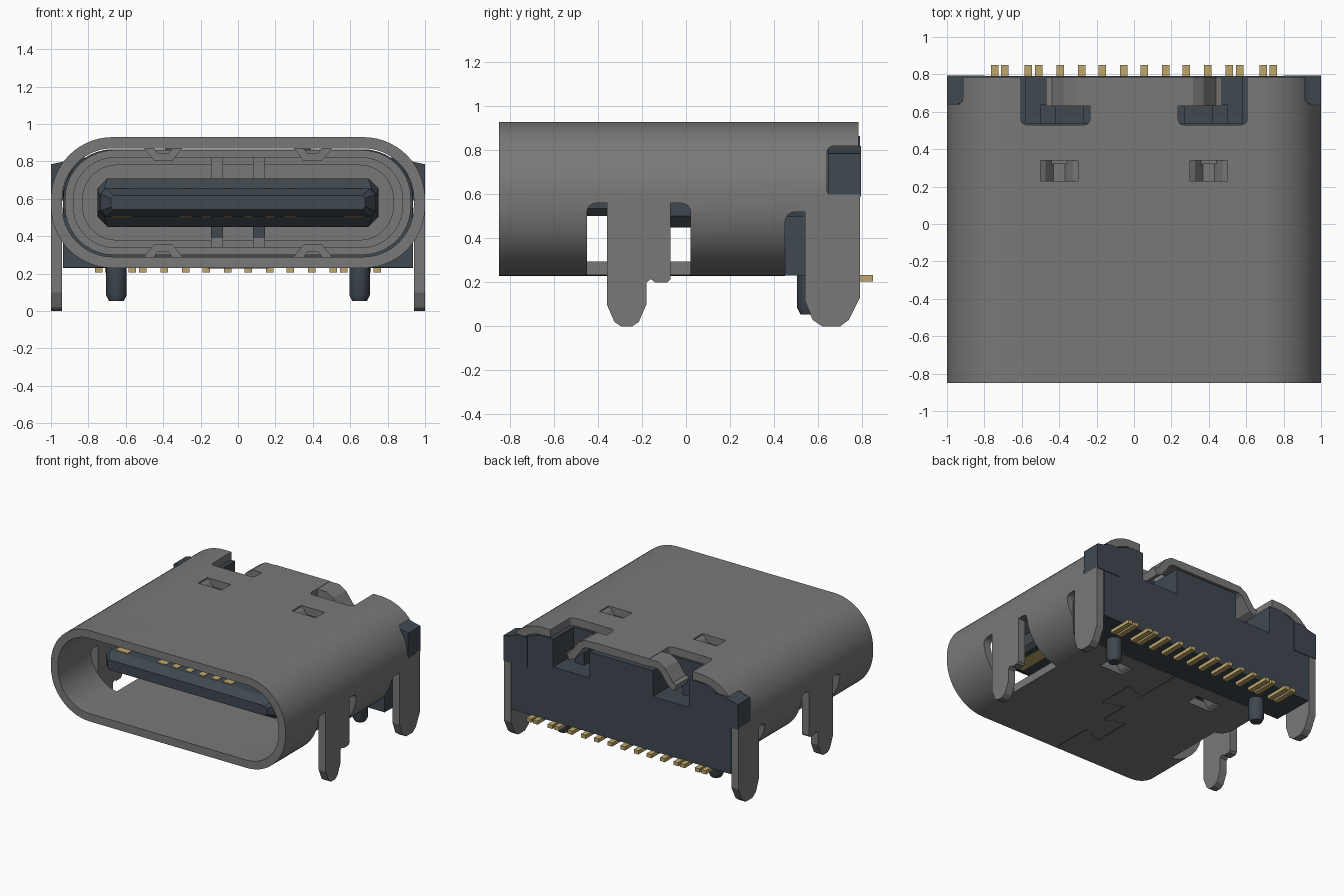
import bpy, bmesh, math

cube = bpy.data.objects.get("Cube")
if cube:
    bpy.data.objects.remove(cube, do_unlink=True)


def material(name, rgb, metallic=0.0):
    m = bpy.data.materials.new(name)
    m.use_nodes = True
    m.diffuse_color = (*rgb, 1)
    m.node_tree.nodes["Principled BSDF"].inputs["Base Color"].default_value = (*rgb, 1)
    return m


STEEL = material("steel grey", (0.19, 0.19, 0.19))
PLASTIC = material("dark slate plastic", (0.05, 0.065, 0.08))
GOLD = material("contact gold", (0.52, 0.38, 0.15))


def finish(name, bm, mat):
    bmesh.ops.recalc_face_normals(bm, faces=bm.faces)
    me = bpy.data.meshes.new(name)
    bm.to_mesh(me)
    bm.free()
    ob = bpy.data.objects.new(name, me)
    bpy.context.collection.objects.link(ob)
    if mat:
        me.materials.append(mat)
    return ob


def loft(name, rings, mat):
    """Solid through rings of 3D points with equal counts."""
    bm = bmesh.new()
    vs = [[bm.verts.new(p) for p in ring] for ring in rings]
    n = len(vs[0])
    for a, b in zip(vs, vs[1:]):
        for i in range(n):
            bm.faces.new((a[i], a[(i + 1) % n], b[(i + 1) % n], b[i]))
    bm.faces.new(vs[0])
    bm.faces.new(vs[-1])
    return finish(name, bm, mat)


def prism(name, pts, axis, a, b, mat=None):
    """Extrude a 2D outline along an axis from a to b."""
    put = {"x": lambda p, t: (t, p[0], p[1]),
           "y": lambda p, t: (p[0], t, p[1]),
           "z": lambda p, t: (p[0], p[1], t)}[axis]
    return loft(name, [[put(p, t) for p in pts] for t in (a, b)], mat)


def box(name, x, y, z, mat=None):
    return prism(name, [(x[0], z[0]), (x[1], z[0]), (x[1], z[1]), (x[0], z[1])],
                 "y", y[0], y[1], mat)


def rounded(x0, x1, z0, z1, r, n=10):
    """Rounded rectangle outline."""
    pts = []
    for k, (cx, cz) in enumerate([(x1 - r, z1 - r), (x0 + r, z1 - r),
                                  (x0 + r, z0 + r), (x1 - r, z0 + r)]):
        for i in range(n + 1):
            t = math.pi / 2 * (k + i / n)
            pts.append((cx + r * math.cos(t), cz + r * math.sin(t)))
    return pts


def ribbon(path, w):
    """Outline of constant width around an open polyline."""
    left, right = [], []
    for i, p in enumerate(path):
        a, b = path[max(i - 1, 0)], path[min(i + 1, len(path) - 1)]
        dx, dy = b[0] - a[0], b[1] - a[1]
        d = math.hypot(dx, dy)
        ox, oy = -dy / d * w / 2, dx / d * w / 2
        left.append((p[0] + ox, p[1] + oy))
        right.append((p[0] - ox, p[1] - oy))
    return left + right[::-1]


def flip(pts, s):
    return [(s * p[0], p[1]) for p in pts]


def cut(ob, cutters):
    for c in cutters:
        c.hide_render = True
        m = ob.modifiers.new("cut", "BOOLEAN")
        m.operation, m.solver, m.object = "DIFFERENCE", "EXACT", c
    bpy.context.view_layer.update()
    me = bpy.data.meshes.new_from_object(ob.evaluated_get(bpy.context.evaluated_depsgraph_get()))
    ob.modifiers.clear()
    ob.data = me
    for c in cutters:
        bpy.data.objects.remove(c, do_unlink=True)


def smooth(ob):
    bpy.ops.object.select_all(action="DESELECT")
    ob.select_set(True)
    bpy.context.view_layer.objects.active = ob
    bpy.ops.object.shade_smooth_by_angle(angle=math.radians(30))


# Outer shell: rounded tube with all its openings
shell = prism("shell", rounded(-1, 1, 0.23, 0.93, 0.33, 14), "y", -0.85, 0.785, STEEL)
cutters = [prism("bore", rounded(-0.94, 0.94, 0.29, 0.87, 0.27, 14), "y", -1, 1),
           box("rear_bottom", (-2, 2), (0.45, 1), (0, 0.44)),
           prism("rear_slot", rounded(0.45, 1.2, 0.1, 0.52, 0.045, 4), "x", -2, 2)]
for s in (-1, 1):
    xs = sorted((s * 0.72, s * 1.2))
    cutters += [
        prism("leg_window", rounded(-0.45, 0.02, 0, 0.56, 0.04, 4), "x", *xs),
        prism("ear_window", rounded(0.64, 1.2, 0.59, 0.82, 0.03, 4), "x",
              *sorted((s * 0.8, s * 1.2))),
        prism("top_notch", flip(rounded(0.235, 0.605, 0.53, 1.2, 0.03, 4), s), "z", 0.8, 1.1),
        box("top_spring_slot", sorted((s * 0.3, s * 0.5)), (0.23, 0.34), (0.8, 1)),
        box("bottom_spring_slot", sorted((s * 0.3, s * 0.5)), (0.23, 0.34), (0.1, 0.35))]
cut(shell, cutters)
smooth(shell)

# Legs, springs and bent tab ends on both sides
front_leg = [(-0.36, 0.57), (-0.36, 0.1), (-0.325, 0.02), (-0.295, 0), (-0.245, 0),
             (-0.215, 0.02), (-0.18, 0.1), (-0.18, 0.2), (-0.16, 0.215), (-0.14, 0.2),
             (-0.085, 0.2), (-0.07, 0.215), (-0.07, 0.57)]
rear_leg = [(0.54, 0.6), (0.54, 0.12), (0.575, 0.03), (0.62, 0), (0.7, 0),
            (0.74, 0.03), (0.79, 0.13), (0.79, 0.6)]
tab_path = [(0.2, 0.9), (0.31, 0.9), (0.35, 0.875), (0.42, 0.78), (0.46, 0.765)]
spring_path = [(0.29, 0.9), (0.31, 0.89), (0.36, 0.825), (0.44, 0.825), (0.49, 0.89), (0.51, 0.9)]
for s, side in ((1, "left"), (-1, "right")):
    xs = sorted((s * 0.94, s))
    prism(side + "_front_leg", front_leg, "x", *xs, STEEL)
    prism(side + "_rear_leg", rear_leg, "x", *xs, STEEL)
    prism(side + "_tab_end", flip(ribbon(tab_path, 0.055), s), "y", 0.63, 0.785, STEEL)
    prism(side + "_top_spring", flip(ribbon(spring_path, 0.045), s), "y", 0.23, 0.34, STEEL)
    low = [(x, 1.16 - z) for x, z in spring_path]
    prism(side + "_bottom_spring", flip(ribbon(low, 0.045), s), "y", 0.23, 0.34, STEEL)

    # Ears of the housing and locating pegs
    prism(side + "_housing_ear", flip([(0.8, 0.59), (1, 0.59), (1, 0.785), (0.93, 0.80),
                                       (0.88, 0.82), (0.8, 0.82)], s), "y", 0.645, 0.795, PLASTIC)
    rings = []
    for z, r in ((0.26, 0.055), (0.085, 0.055), (0.055, 0.04)):
        rings.append([(s * 0.65 + r * math.cos(t * math.pi / 12),
                       0.56 + r * math.sin(t * math.pi / 12), z) for t in range(24)])
    smooth(loft(side + "_locating_peg", rings, PLASTIC))

# Housing: core, stepped rear wall and base
prism("housing_core", rounded(-0.935, 0.935, 0.295, 0.865, 0.265, 10), "y", 0.45, 0.54, PLASTIC)
half = [(0.935, 0.23), (0.935, 0.64), (0.9, 0.74), (0.82, 0.82), (0.7, 0.865),
        (0.58, 0.865), (0.58, 0.65), (0.27, 0.65), (0.27, 0.85)]
prism("housing_rear_wall", half + flip(half, -1)[::-1], "y", 0.53, 0.79, PLASTIC)
box("housing_base", (-0.935, 0.935), (0.451, 0.6), (0.232, 0.5), PLASTIC)
for s in (-1, 1):
    box("notch_step", sorted((s * 0.42, s * 0.5)), (0.535, 0.64), (0.64, 0.75), PLASTIC)

# Inner metal collar around the tongue
collar = prism("inner_collar", rounded(-0.925, 0.925, 0.30, 0.86, 0.26, 10), "y", 0.32, 0.46, STEEL)
cut(collar, [prism("collar_bore", rounded(-0.88, 0.88, 0.34, 0.82, 0.22, 10), "y", 0, 0.36),
             prism("collar_step", rounded(-0.83, 0.83, 0.38, 0.78, 0.18, 10), "y", 0, 0.40)])
smooth(collar)
for s in (-1, 1):
    xs = sorted((s * 0.08, s * 0.145))
    for z in ((0.71, 0.85), (0.31, 0.45)):
        box("collar_rib", xs, (0.34, 0.42), z, STEEL)
    box("collar_window", xs, (0.332, 0.341), (0.39, 0.45), PLASTIC)


# Tongue with chamfered tip and thicker root
def section(y, hx, hz):
    c = hz * 0.4
    return [(x, y, 0.58 + z) for x, z in
            [(hx, -hz + c), (hx, hz - c), (hx - c, hz), (-hx + c, hz),
             (-hx, hz - c), (-hx, -hz + c), (-hx + c, -hz), (hx - c, -hz)]]


loft("tongue", [section(-0.62, 0.68, 0.038), section(-0.55, 0.735, 0.075),
                section(-0.14, 0.745, 0.075), section(-0.08, 0.75, 0.13),
                section(0.46, 0.75, 0.13)], PLASTIC)

# Gold pads above and below the tongue: centre, half width, rear end
for x, w, y1 in ((0.62, 0.05, -0.22), (0.28, 0.035, -0.22), (0.17, 0.025, -0.4), (0.056, 0.025, -0.4)):
    for s in (-1, 1):
        for z in (0.505, 0.655):
            box("tongue_contact", (s * x - w, s * x + w), (-0.53, y1), (z - 0.004, z + 0.004), GOLD)

# Solder pins under the rear wall
for x in (0.055, 0.17, 0.28, 0.395, 0.51, 0.565, 0.69, 0.745):
    for s in (-1, 1):
        box("solder_pin", (s * x - 0.02, s * x + 0.02), (0.66, 0.85), (0.205, 0.233), GOLD)

# Interlocking seam on the underside
seam = [(0, -0.85), (0, -0.52), (-0.16, -0.58), (-0.16, -0.28), (0, -0.34),
        (0, -0.1), (0.16, -0.16), (0.16, 0.14), (0, 0.08), (0, 0.45)]
prism("bottom_seam", ribbon(seam, 0.008), "z", 0.2285, 0.232, PLASTIC)
